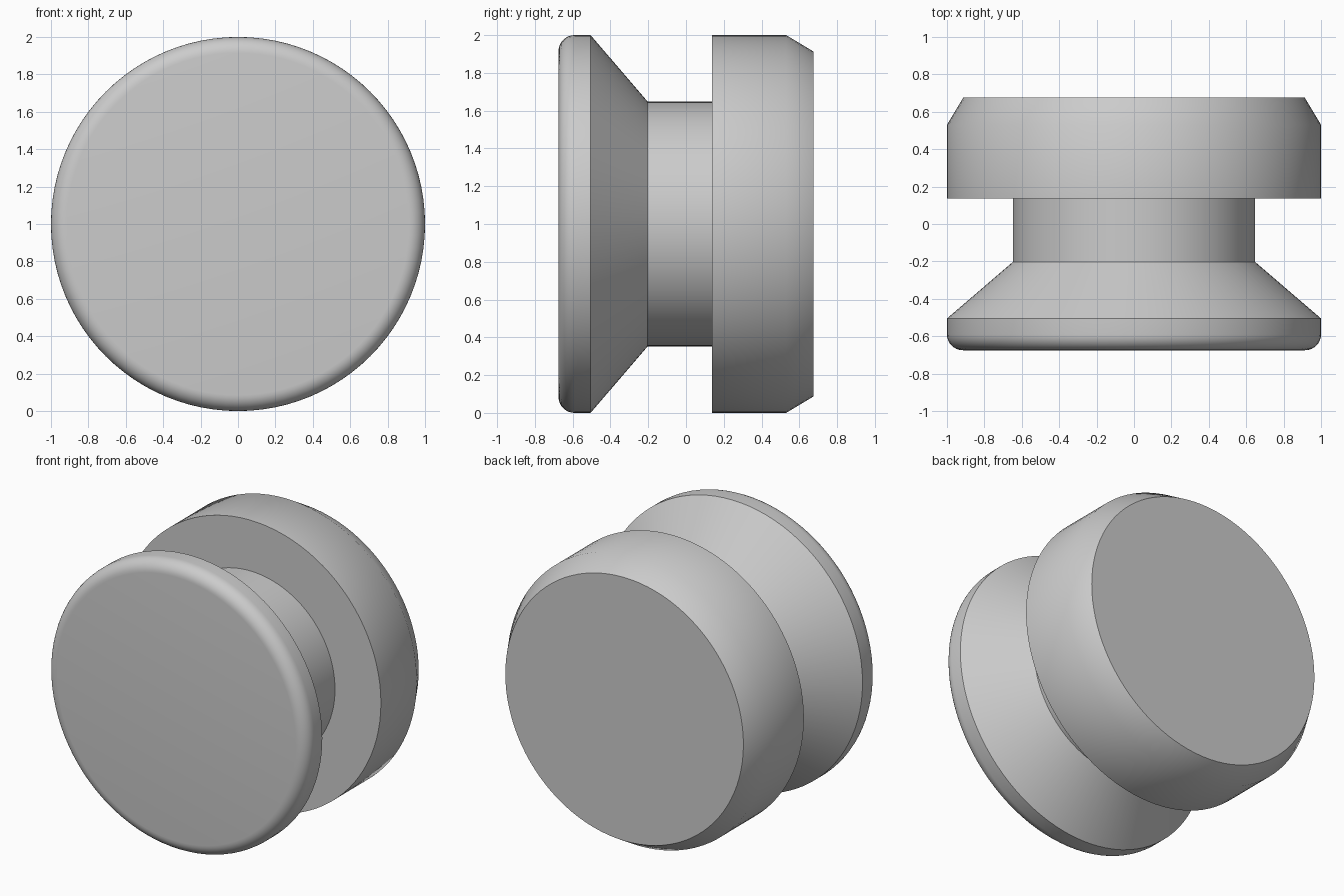
import bpy, bmesh
from math import sin, cos, pi, radians

SEGMENTS = 96
FILLET = 0.085
HALF = 0.675

cube = bpy.data.objects.get("Cube")
if cube:
    bpy.data.objects.remove(cube, do_unlink=True)

# Plain grey finish
grey = bpy.data.materials.new("plain_grey")
grey.use_nodes = True
colour = (0.6, 0.6, 0.6, 1)
grey.diffuse_color = colour
grey.node_tree.nodes["Principled BSDF"].inputs["Base Color"].default_value = colour


def lathe(name, profile):
    """Revolve (radius, y) points about the y axis and cap both ends."""
    bm = bmesh.new()
    rings = []
    for r, y in profile:
        angles = [2 * pi * i / SEGMENTS for i in range(SEGMENTS)]
        rings.append([bm.verts.new((r * cos(a), y, 1 + r * sin(a))) for a in angles])
    for a, b in zip(rings, rings[1:]):
        for i in range(SEGMENTS):
            j = (i + 1) % SEGMENTS
            bm.faces.new((a[i], a[j], b[j], b[i]))
    bm.faces.new(rings[0])
    bm.faces.new(rings[-1])
    bmesh.ops.recalc_face_normals(bm, faces=bm.faces)
    mesh = bpy.data.meshes.new(name)
    bm.to_mesh(mesh)
    bm.free()
    mesh.materials.append(grey)
    obj = bpy.data.objects.new(name, mesh)
    bpy.context.collection.objects.link(obj)
    bpy.ops.object.select_all(action='DESELECT')
    obj.select_set(True)
    bpy.context.view_layer.objects.active = obj
    bpy.ops.object.shade_smooth_by_angle(angle=radians(35))
    return obj


# Rounded rim of the front disc
steps = 8
rim = []
for k in range(steps + 1):
    a = pi / 2 * k / steps
    rim.append((1 - FILLET + FILLET * sin(a), -HALF + FILLET - FILLET * cos(a)))

# Cone running back to the neck, then the chamfered rear collar
neck = [(1, -0.505), (0.648, -0.203), (0.648, 0.137)]
collar = [(1, 0.137), (1, 0.53), (0.913, HALF)]

lathe("grooved_knob", rim + neck + collar)
